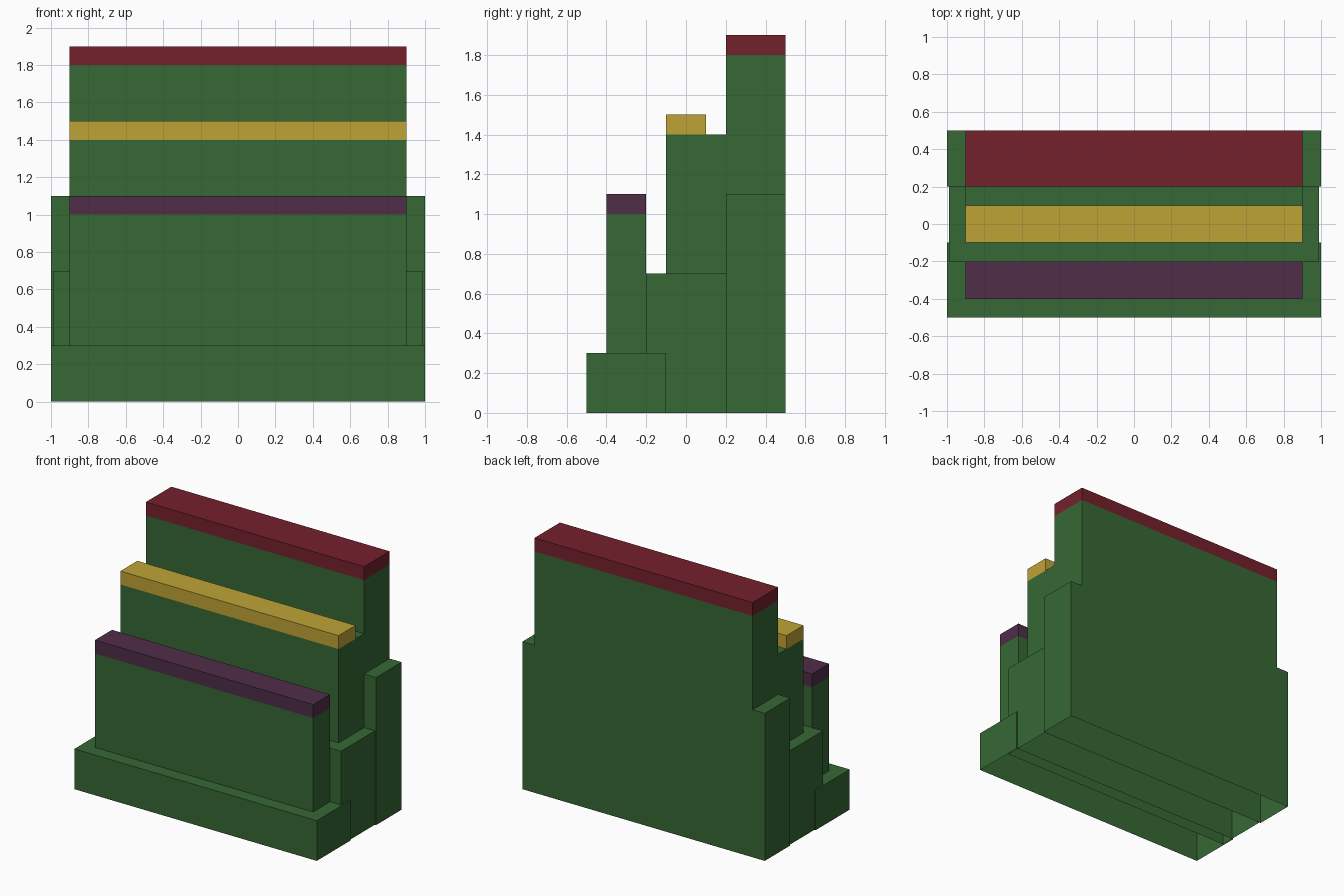
import bpy, bmesh

if "Cube" in bpy.data.objects:
    bpy.data.objects.remove(bpy.data.objects["Cube"])


def lin(c):
    c /= 255
    return c / 12.92 if c <= 0.04045 else ((c + 0.055) / 1.055) ** 2.4


def material(name, rgb):
    m = bpy.data.materials.new(name)
    m.diffuse_color = (*[lin(c) for c in rgb], 1)
    m.use_nodes = True
    m.node_tree.nodes["Principled BSDF"].inputs["Base Color"].default_value = m.diffuse_color
    return m


green = material("green", (54, 104, 53))
purple = material("plum", (79, 45, 73))
yellow = material("mustard", (191, 163, 54))
red = material("dark red", (117, 33, 44))


def shell(name, half_x, profile, cap=None, cap_z=None):
    """Extrude a (y, z) profile along x, open underneath; colour above cap_z."""
    bm = bmesh.new()
    left = [bm.verts.new((-half_x, y, z)) for y, z in profile]
    right = [bm.verts.new((half_x, y, z)) for y, z in profile]
    bm.faces.new(left)
    bm.faces.new(right[::-1])
    n = len(profile)
    for i in range(n):
        j = (i + 1) % n
        bm.faces.new((left[j], left[i], right[i], right[j]))
    bmesh.ops.recalc_face_normals(bm, faces=bm.faces[:])
    # Remove the underside: the tiers are hollow
    low = min(z for y, z in profile)
    under = [f for f in bm.faces if all(abs(v.co.z - low) < 1e-4 for v in f.verts)]
    bmesh.ops.delete(bm, geom=under, context='FACES')
    # Split at the colour band
    if cap:
        bmesh.ops.bisect_plane(bm, geom=bm.verts[:] + bm.edges[:] + bm.faces[:],
                               dist=1e-4, plane_co=(0, 0, cap_z), plane_no=(0, 0, 1))
        for f in bm.faces:
            f.material_index = int(f.calc_center_median().z > cap_z + 0.01)
    me = bpy.data.meshes.new(name)
    bm.to_mesh(me)
    bm.free()
    me.materials.append(green)
    if cap:
        me.materials.append(cap)
    ob = bpy.data.objects.new(name, me)
    bpy.context.collection.objects.link(ob)
    return ob


def rect(y0, y1, z0, z1):
    return [(y0, z0), (y1, z0), (y1, z1), (y0, z1)]


# Stepped base tiers
shell("front_tier", 1.0, rect(-0.5, -0.1, 0, 0.3))
shell("middle_tier", 0.99, rect(-0.2, 0.2, 0, 0.7))
shell("back_tier", 1.0, rect(0.2, 0.5, 0, 1.1))

# Upright panels with coloured top bands
shell("front_panel", 0.9, rect(-0.4, -0.2, 0.3, 1.1), purple, 1.0)
shell("middle_panel", 0.9,
      [(-0.1, 0.7), (0.2, 0.7), (0.2, 1.4), (0.1, 1.4), (0.1, 1.5), (-0.1, 1.5)],
      yellow, 1.4)
shell("back_panel", 0.9, rect(0.2, 0.5, 1.1, 1.9), red, 1.8)
